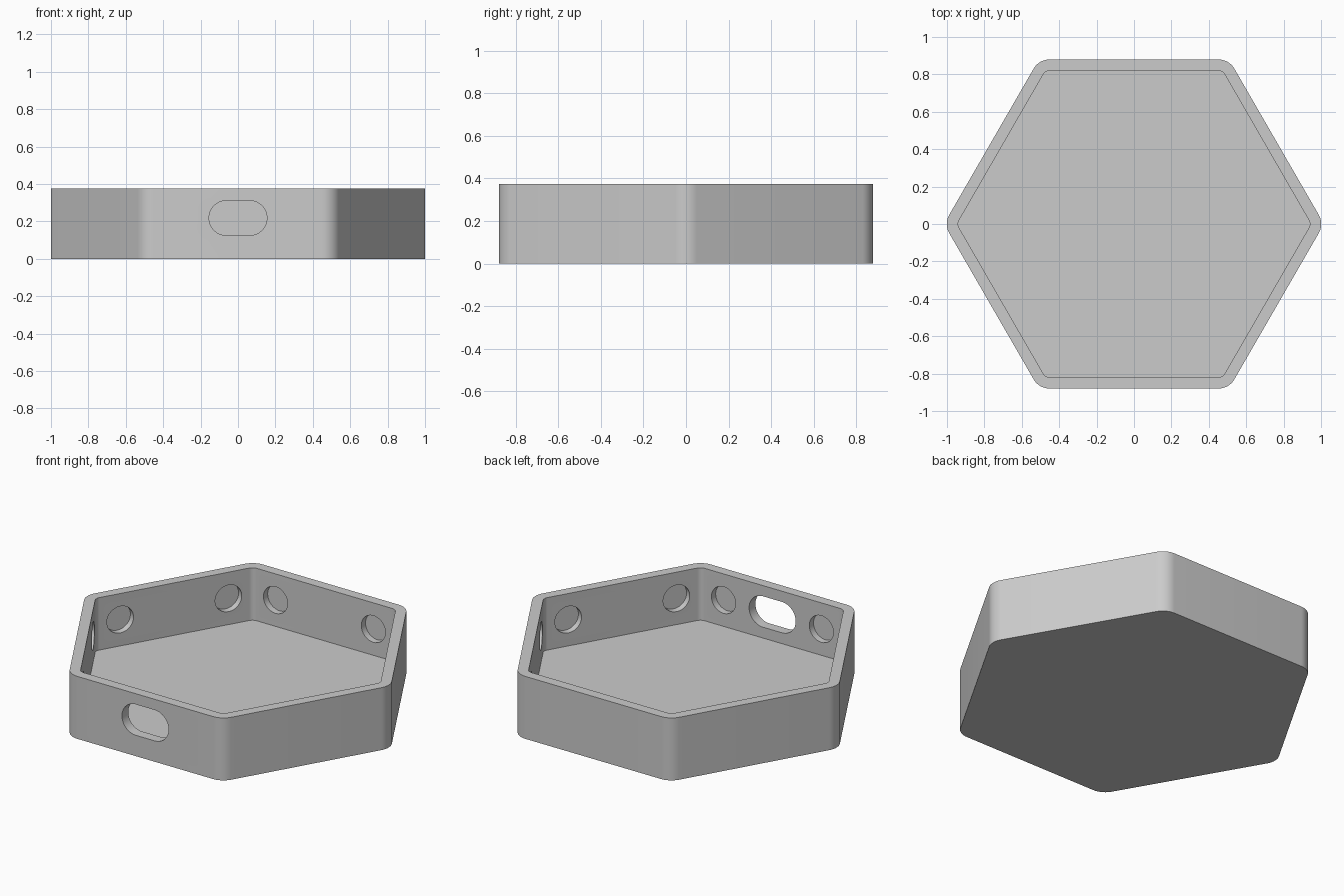
import bpy, bmesh, math
from mathutils import Vector

if "Cube" in bpy.data.objects:
    bpy.data.objects.remove(bpy.data.objects["Cube"])

HEIGHT, FLOOR = 0.375, 0.06
OUTER, INNER = 0.88, 0.82        # centre to wall, outside and inside
HOLE_Z = 0.218

grey = bpy.data.materials.new("plain grey")
grey.diffuse_color = (0.6, 0.6, 0.6, 1)
grey.use_nodes = True
grey.node_tree.nodes["Principled BSDF"].inputs["Base Color"].default_value = grey.diffuse_color


def rounded_hexagon(apothem, radius, z, steps=10):
    """Hexagon with filleted corners, points on +x and -x."""
    points = []
    reach = (apothem - radius) / math.cos(math.radians(30))
    for k in range(6):
        corner = math.radians(60 * k)
        for i in range(steps + 1):
            a = corner + math.radians(-30 + 60 * i / steps)
            points.append(Vector((reach * math.cos(corner) + radius * math.cos(a),
                                  reach * math.sin(corner) + radius * math.sin(a), z)))
    return points


def loft(bm, loops):
    """Closed solid through loops of equal point count."""
    rings = [[bm.verts.new(p) for p in loop] for loop in loops]
    n = len(rings[0])
    for a, b in zip(rings, rings[1:]):
        for i in range(n):
            j = (i + 1) % n
            bm.faces.new((a[i], a[j], b[j], b[i]))
    bm.faces.new(rings[0][::-1])
    bm.faces.new(rings[-1])


def wall_cut(bm, angle, offset, half, radius, near, far, n=48):
    """Round or slot-shaped plug crossing the wall that faces the given angle."""
    normal = Vector((math.cos(angle), math.sin(angle), 0))
    along = Vector((-math.sin(angle), math.cos(angle), 0))
    loops = []
    for depth in (near, far):
        loop = []
        for i in range(n):
            a = 2 * math.pi * (i + 0.5) / n
            u = offset + math.copysign(half, math.cos(a)) + radius * math.cos(a)
            loop.append(normal * depth + along * u
                        + Vector((0, 0, HOLE_Z + radius * math.sin(a))))
        loops.append(loop)
    loft(bm, loops)


def finish(bm, name):
    bmesh.ops.recalc_face_normals(bm, faces=bm.faces[:])
    mesh = bpy.data.meshes.new(name)
    bm.to_mesh(mesh)
    bm.free()
    mesh.materials.append(grey)
    obj = bpy.data.objects.new(name, mesh)
    bpy.context.collection.objects.link(obj)
    return obj


# Tray: outside wall, rim, inside wall and floor
bm = bmesh.new()
loft(bm, [rounded_hexagon(OUTER, 0.10, 0), rounded_hexagon(OUTER, 0.10, HEIGHT),
          rounded_hexagon(INNER, 0.04, HEIGHT), rounded_hexagon(INNER, 0.04, FLOOR)])
tray = finish(bm, "hexagonal_tray")

# Two blind round pockets inside every wall, one slot through the front
bm = bmesh.new()
for k in range(6):
    for side in (-1, 1):
        wall_cut(bm, math.radians(30 + 60 * k), side * 0.325, 0, 0.08,
                 INNER - 0.03, INNER + 0.04)
wall_cut(bm, math.radians(-90), 0, 0.062, 0.093, INNER - 0.05, OUTER + 0.05)
cutter = finish(bm, "hole_cutter")
cutter.hide_render = True

cut = tray.modifiers.new("holes", 'BOOLEAN')
cut.operation = 'DIFFERENCE'
cut.solver = 'EXACT'
cut.object = cutter
bpy.context.view_layer.objects.active = tray
tray.select_set(True)
cutter.select_set(False)
bpy.ops.object.modifier_apply(modifier=cut.name)
bpy.data.objects.remove(cutter)

# Smooth corners and holes, crisp edges
bpy.ops.object.shade_smooth_by_angle(angle=math.radians(30))
